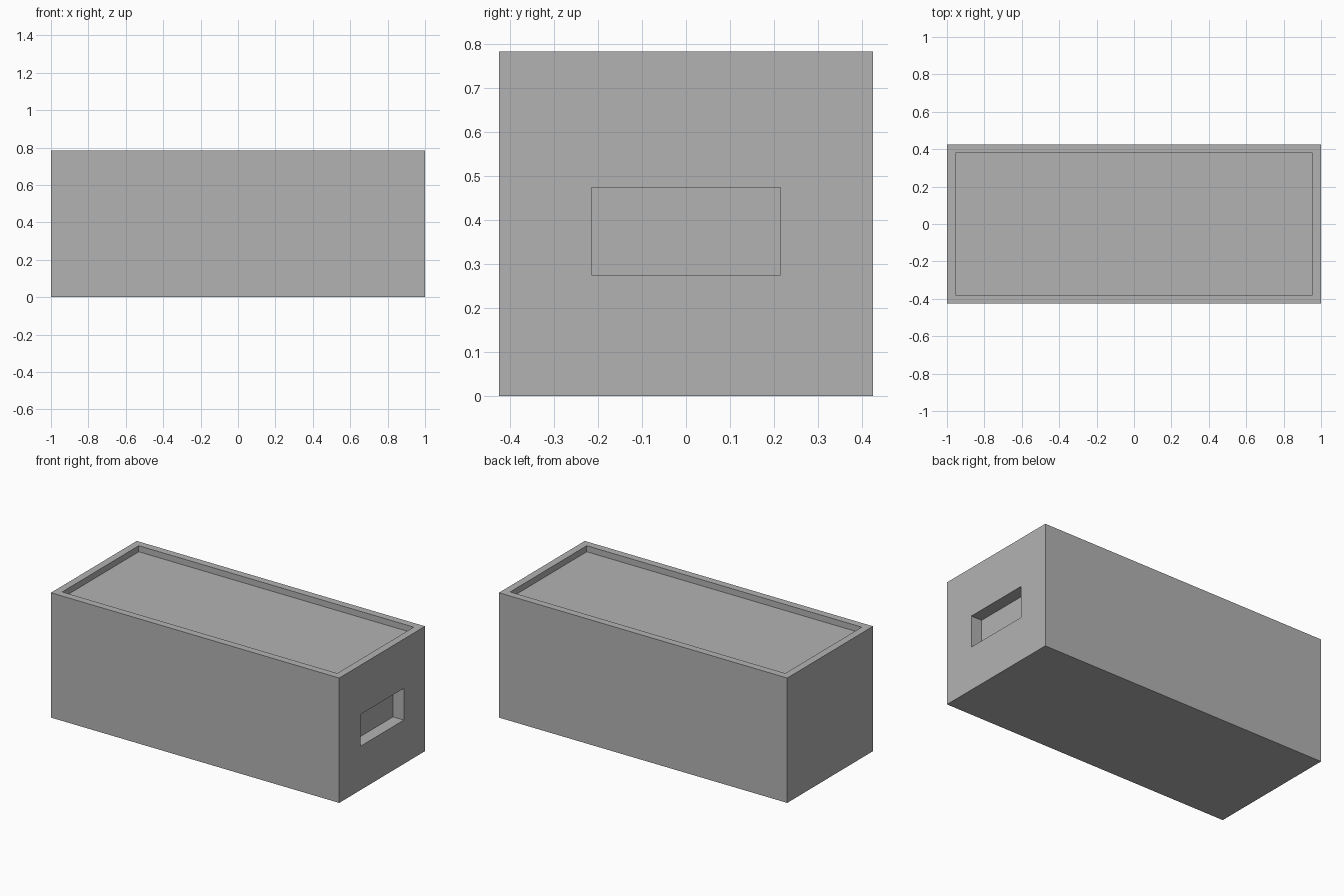
import bpy
import bmesh
from mathutils import Vector

cube = bpy.data.objects.get("Cube")
if cube:
    bpy.data.objects.remove(cube, do_unlink=True)

LENGTH, WIDTH, HEIGHT = 2.0, 0.85, 0.783
RIM, RIM_DEPTH = 0.046, 0.038
HANDLE_WIDTH, HANDLE_LOW, HANDLE_HIGH, HANDLE_DEPTH = 0.43, 0.275, 0.474, 0.075

grey = bpy.data.materials.new("plain_grey")
grey.diffuse_color = (0.45, 0.45, 0.45, 1)
grey.use_nodes = True
grey.node_tree.nodes["Principled BSDF"].inputs["Base Color"].default_value = grey.diffuse_color


def block(name, low, high):
    """Box between two opposite corners."""
    low, high = Vector(low), Vector(high)
    bm = bmesh.new()
    bmesh.ops.create_cube(bm, size=1)
    for v in bm.verts:
        v.co = (low + high) / 2 + v.co * (high - low)
    mesh = bpy.data.meshes.new(name)
    bm.to_mesh(mesh)
    bm.free()
    mesh.materials.append(grey)
    obj = bpy.data.objects.new(name, mesh)
    bpy.context.collection.objects.link(obj)
    return obj


def carve(target, cutter):
    """Subtract the cutter and hide it."""
    mod = target.modifiers.new(cutter.name, "BOOLEAN")
    mod.operation = "DIFFERENCE"
    mod.solver = "EXACT"
    mod.object = cutter
    cutter.hide_render = True
    cutter.hide_set(True)
    cutter.display_type = "WIRE"


# Main box
x, y = LENGTH / 2, WIDTH / 2
box = block("box_body", (-x, -y, 0), (x, y, HEIGHT))

# Sunken top inside a thin rim
carve(box, block("top_recess_cutter",
                 (RIM - x, RIM - y, HEIGHT - RIM_DEPTH),
                 (x - RIM, y - RIM, HEIGHT + RIM)))

# Hand hold on the left end only
carve(box, block("hand_hold_cutter",
                 (x - HANDLE_DEPTH, -HANDLE_WIDTH / 2, HANDLE_LOW),
                 (x + RIM, HANDLE_WIDTH / 2, HANDLE_HIGH)))
